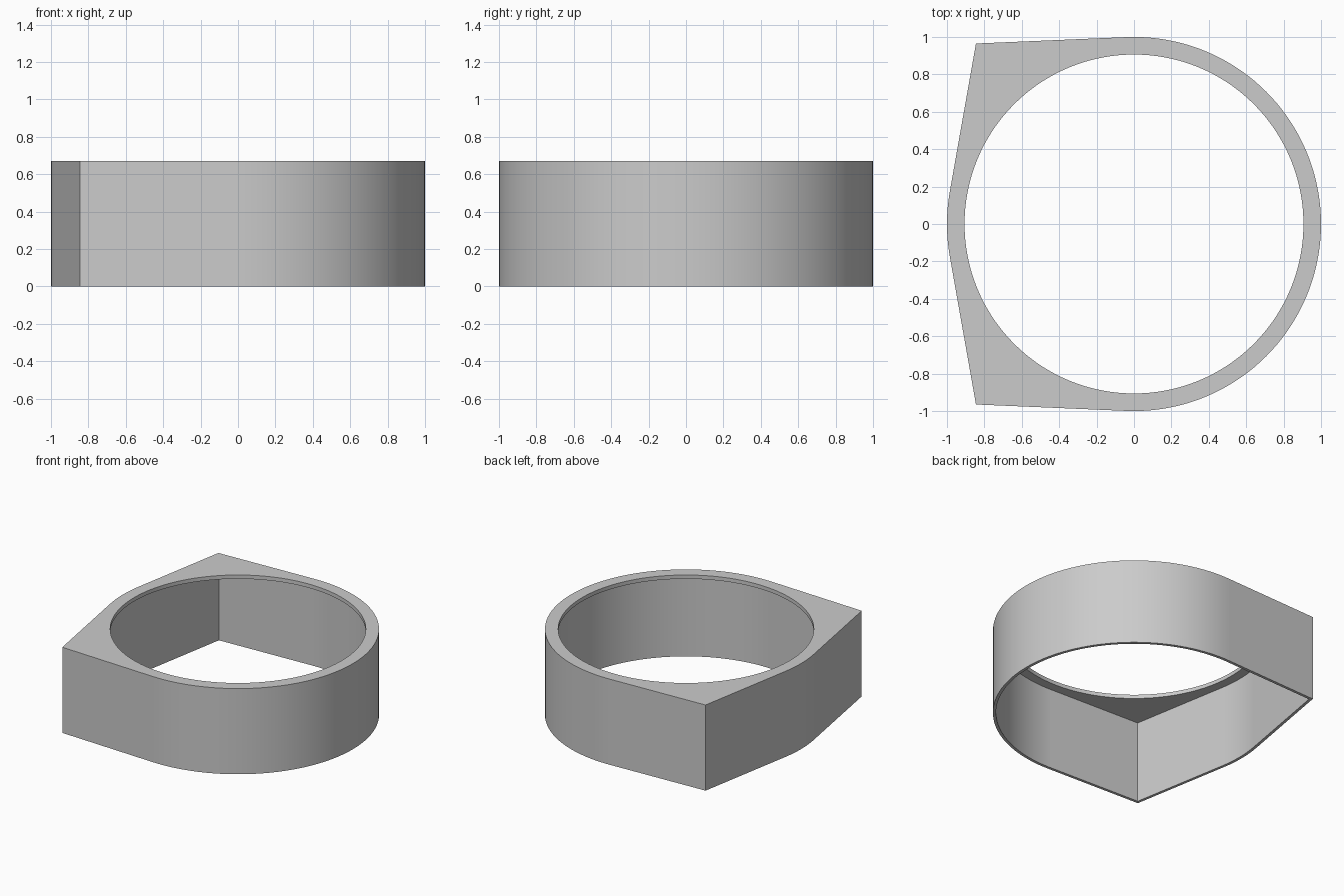
import bpy
import bmesh
from math import cos, sin, radians, atan2, acos, hypot

cube = bpy.data.objects.get("Cube")
if cube:
    bpy.data.objects.remove(cube)

HEIGHT = 0.67
WALL = 0.022
PLATE = 0.03
HOLE = 0.906
CORNER = (-0.845, 0.965)

# Each corner is where two tangents of the unit circle meet
corner_angle = atan2(CORNER[1], CORNER[0])
spread = acos(1 / hypot(*CORNER))
corners = (corner_angle, radians(360) - corner_angle)


def outline_radius(a):
    """Radius of the outer outline: a circle with two pointed corners."""
    for c in corners:
        off = abs(a - c)
        if off < spread:
            return 1 / cos(spread - off)
    return 1.0


angles = [radians(i * 2.5) for i in range(144)]
angles += [c + s * spread for c in corners for s in (-1, 0, 1)]
angles.sort()

# Cross-section running round the wall and the top plate: (shape, scale, height)
outline = outline_radius
circle = lambda a: 1.0
section = [
    (outline, 1, 0),
    (outline, 1, HEIGHT),
    (circle, HOLE, HEIGHT),
    (circle, HOLE, HEIGHT - PLATE),
    (outline, 1 - WALL, HEIGHT - PLATE),
    (outline, 1 - WALL, 0),
]

bm = bmesh.new()
rings = [[bm.verts.new((shape(a) * k * cos(a), shape(a) * k * sin(a), z))
          for a in angles] for shape, k, z in section]
n = len(angles)
for r, ring in enumerate(rings):
    nxt = rings[(r + 1) % len(rings)]
    for i in range(n):
        j = (i + 1) % n
        bm.faces.new((ring[i], ring[j], nxt[j], nxt[i]))
bmesh.ops.recalc_face_normals(bm, faces=bm.faces)

mesh = bpy.data.meshes.new("collar_housing")
bm.to_mesh(mesh)
bm.free()
housing = bpy.data.objects.new("collar_housing", mesh)
bpy.context.collection.objects.link(housing)

# Plain grey material
grey = bpy.data.materials.new("light_grey")
grey.use_nodes = True
grey.diffuse_color = (0.6, 0.6, 0.6, 1)
grey.node_tree.nodes["Principled BSDF"].inputs["Base Color"].default_value = (0.6, 0.6, 0.6, 1)
mesh.materials.append(grey)

# Smooth round walls, crisp corners
bpy.ops.object.select_all(action="DESELECT")
housing.select_set(True)
bpy.context.view_layer.objects.active = housing
bpy.ops.object.shade_smooth_by_angle(angle=radians(30))
